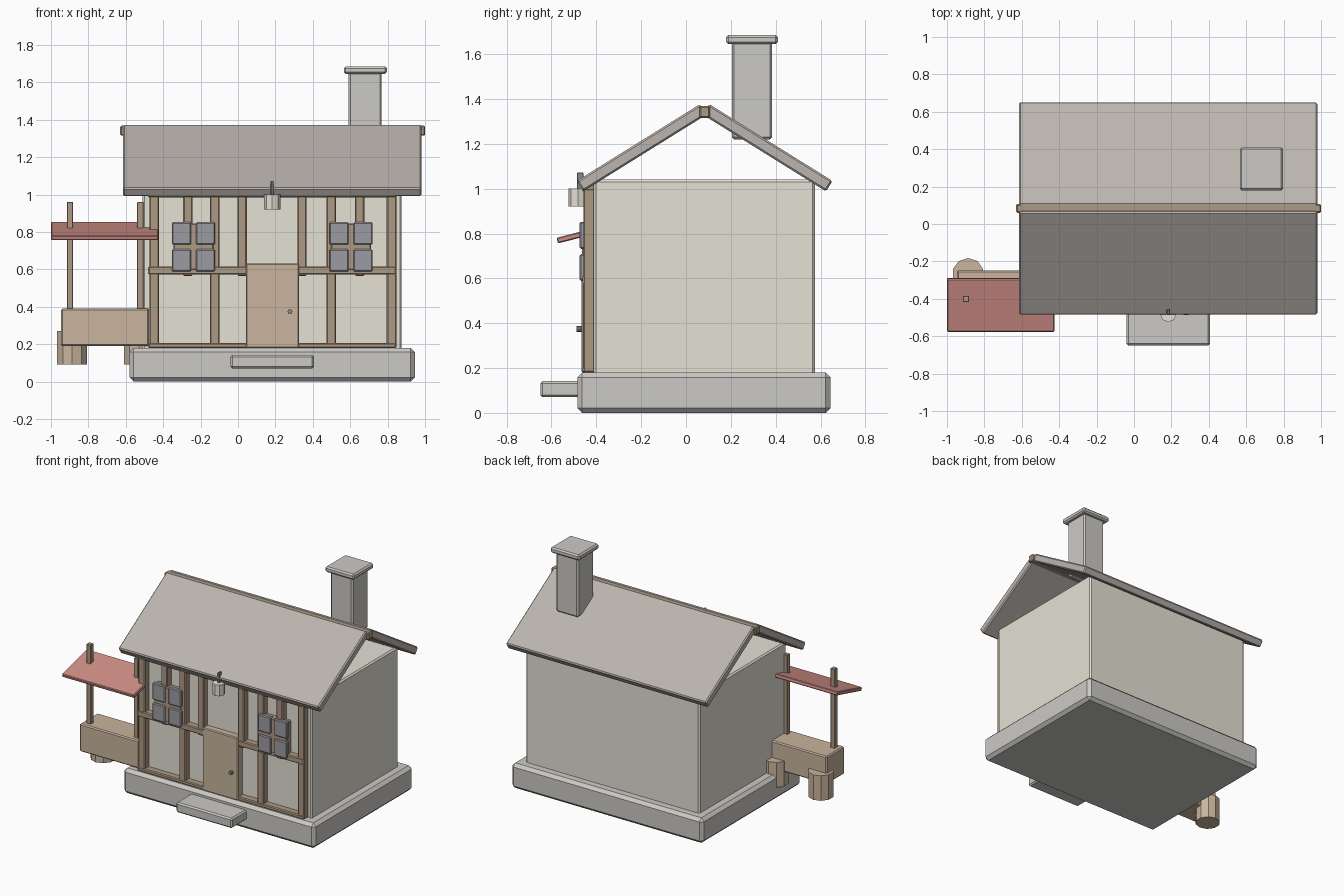
import bpy
from math import radians, pi

if "Cube" in bpy.data.objects:
    bpy.data.objects.remove(bpy.data.objects["Cube"])


def material(name, r, g, b):
    m = bpy.data.materials.new(name)
    m.diffuse_color = (r, g, b, 1)
    m.use_nodes = True
    m.node_tree.nodes["Principled BSDF"].inputs["Base Color"].default_value = m.diffuse_color
    return m


STONE = material("stone", 0.60, 0.59, 0.56)
PLASTER = material("plaster", 0.78, 0.75, 0.66)
TIMBER = material("timber", 0.42, 0.32, 0.23)
PLANK = material("plank", 0.58, 0.46, 0.34)
SLATE = material("slate", 0.50, 0.46, 0.43)
CLOTH = material("cloth", 0.62, 0.27, 0.24)
GLASS = material("glass", 0.33, 0.33, 0.37)
IRON = material("iron", 0.25, 0.25, 0.25)


def finish(name, mat, bevel):
    ob = bpy.context.object
    ob.name = name
    ob.data.materials.append(mat)
    if bevel:
        mod = ob.modifiers.new("bevel", "BEVEL")
        mod.width = bevel
        mod.segments = 1
    return ob


def box(name, x, y, z, mat, bevel=0.006, tilt=0.0):
    """Box from (min, max) ranges, optionally tilted about x through its centre."""
    c = [(a + b) / 2 for a, b in (x, y, z)]
    bpy.ops.mesh.primitive_cube_add(size=1, location=c)
    ob = bpy.context.object
    ob.scale = [b - a for a, b in (x, y, z)]
    bpy.ops.object.transform_apply(location=False, rotation=False, scale=True)
    ob.rotation_euler.x = tilt
    return finish(name, mat, bevel)


def prism(name, loc, r, depth, sides, mat, rot=(0, 0, 0), bevel=0):
    bpy.ops.mesh.primitive_cylinder_add(vertices=sides, radius=r, depth=depth,
                                        location=loc, rotation=rot)
    return finish(name, mat, bevel)


# Stone base, step and plaster walls
box("foundation", (-0.58, 0.945), (-0.485, 0.645), (0, 0.18), STONE, 0.022)
box("front_step", (-0.04, 0.406), (-0.65, -0.42), (0.07, 0.142), STONE, 0.01)
box("walls", (-0.51, 0.875), (-0.412, 0.575), (0.17, 1.04), PLASTER, 0.01)

# Roof slopes mirrored about the ridge line
RIDGE_Y = 0.083
for name, side in (("front_roof", -1), ("back_roof", 1)):
    y = RIDGE_Y + side * 0.281
    box(name, (-0.615, 0.98), (y - 0.324, y + 0.324), (1.155, 1.21),
        SLATE, 0.008, -side * radians(31.9))
box("ridge_beam", (-0.63, 1.0), (RIDGE_Y - 0.023, RIDGE_Y + 0.023), (1.315, 1.368), TIMBER)

# Chimney
box("chimney_stack", (0.592, 0.768), (0.205, 0.384), (1.22, 1.66), STONE, 0.01)
box("chimney_cap", (0.566, 0.796), (0.179, 0.41), (1.645, 1.685), STONE, 0.01)

# Timber framing on the front wall
FRAME_Y = (-0.458, -0.405)
for x in (-0.448, -0.125, 0.498, 0.821):
    box("full_post", (x - 0.026, x + 0.026), FRAME_Y, (0.18, 1.0), TIMBER)
for x in (-0.268, 0.022, 0.342, 0.65):
    box("upper_post", (x - 0.025, x + 0.025), FRAME_Y, (0.565, 1.0), TIMBER)
for z0, z1 in ((0.18, 0.207), (0.572, 0.615), (0.985, 1.02)):
    box("frame_rail", (-0.48, 0.845), (-0.461, -0.405), (z0, z1), TIMBER)

# Door and knob
box("door", (0.043, 0.326), (-0.466, -0.41), (0.18, 0.632), PLANK)
prism("door_knob", (0.278, -0.475, 0.374), 0.013, 0.025, 8, IRON, (pi / 2, 0, 0))

# Windows: wooden backing with four raised panes
for wx in (-0.238, 0.604):
    box("window_frame", (wx - 0.108, wx + 0.108), (-0.464, -0.41), (0.595, 0.845), TIMBER)
    for sx in (-1, 1):
        for sz in (-1, 1):
            px, pz = wx + sx * 0.064, 0.72 + sz * 0.072
            box("window_pane", (px - 0.051, px + 0.051), (-0.474, -0.44),
                (pz - 0.06, pz + 0.06), GLASS)

# Lantern hanging over the door
prism("lantern", (0.183, -0.482, 0.96), 0.043, 0.08, 8, PLASTER)
box("lantern_hook", (0.175, 0.191), (-0.487, -0.457), (0.985, 1.072), IRON, 0.003)

# Market stall: counter, poles, awning and log stools
box("stall_counter", (-0.947, -0.475), (-0.45, -0.248), (0.19, 0.39), PLANK, 0.008)
box("stall_awning", (-1.0, -0.425), (-0.579, -0.286), (0.792, 0.818), CLOTH, 0.005, radians(14.5))
for px, lx in ((-0.898, -0.887), (-0.522, -0.53)):
    box("stall_pole", (px - 0.017, px + 0.017), (-0.417, -0.384), (0.36, 0.96), TIMBER, 0.003)
    prism("log_stool", (lx, -0.267, 0.18), 0.085, 0.18, 10, PLANK)
